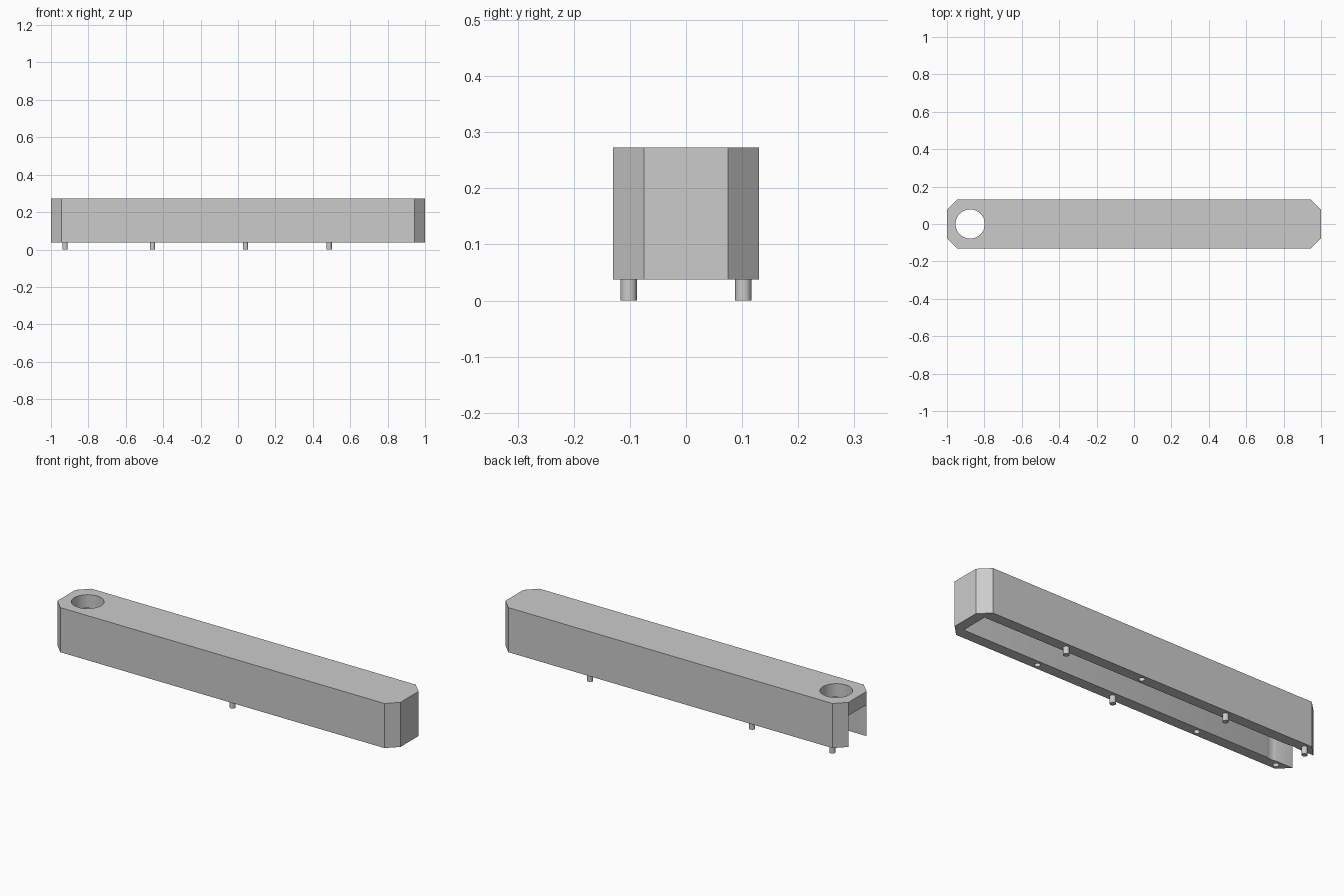
import bpy, bmesh, math
from mathutils import Matrix

cube = bpy.data.objects.get("Cube")
if cube:
    bpy.data.objects.remove(cube, do_unlink=True)

grey = bpy.data.materials.new("light_grey")
grey.use_nodes = True
grey.diffuse_color = (0.6, 0.6, 0.6, 1)
grey.node_tree.nodes["Principled BSDF"].inputs["Base Color"].default_value = (0.6, 0.6, 0.6, 1)

BASE, TOP = 0.038, 0.273      # underside and top of the body
CEILING = 0.203               # roof of the channel
HALF_W, CHAMFER = 0.13, 0.055
PEG_Y, PEG_R = 0.102, 0.0145


def finish(name, bm):
    bmesh.ops.recalc_face_normals(bm, faces=bm.faces)
    mesh = bpy.data.meshes.new(name)
    bm.to_mesh(mesh)
    bm.free()
    obj = bpy.data.objects.new(name, mesh)
    bpy.context.collection.objects.link(obj)
    mesh.materials.append(grey)
    return obj


def prism(name, outline, z0, z1):
    bm = bmesh.new()
    face = bm.faces.new([bm.verts.new((x, y, z0)) for x, y in outline])
    top = bmesh.ops.extrude_face_region(bm, geom=[face])["geom"]
    verts = [v for v in top if isinstance(v, bmesh.types.BMVert)]
    bmesh.ops.translate(bm, verts=verts, vec=(0, 0, z1 - z0))
    return finish(name, bm)


def cylinder(name, x, y, z0, z1, radius, sides):
    bm = bmesh.new()
    bmesh.ops.create_cone(bm, cap_ends=True, segments=sides, radius1=radius, radius2=radius,
                          depth=z1 - z0, matrix=Matrix.Translation((x, y, (z0 + z1) / 2)))
    return finish(name, bm)


def smooth(obj):
    bpy.ops.object.select_all(action='DESELECT')
    obj.select_set(True)
    bpy.context.view_layer.objects.active = obj
    bpy.ops.object.shade_smooth_by_angle(angle=math.radians(30))


def cut(obj, cutter):
    cutter.hide_render = True
    mod = obj.modifiers.new("cut", 'BOOLEAN')
    mod.operation, mod.solver, mod.object = 'DIFFERENCE', 'EXACT', cutter
    bpy.context.view_layer.objects.active = obj
    bpy.ops.object.modifier_apply(modifier=mod.name)
    bpy.data.objects.remove(cutter, do_unlink=True)


# Long body with chamfered corners
quarter = [(1, HALF_W - CHAMFER), (1 - CHAMFER, HALF_W)]
half = quarter + [(-x, y) for x, y in reversed(quarter)]
body = prism("body", half + [(x, -y) for x, y in reversed(half)], BASE, TOP)

# Channel open below and at one end
w = HALF_W - CHAMFER - 0.001
cut(body, prism("channel_cutter", [(-1.1, -w), (0.947, -w), (0.947, w), (-1.1, w)],
                BASE - 0.1, CEILING))

# Round hole through the top
cut(body, cylinder("hole_cutter", -0.876, 0, -0.1, 0.4, 0.078, 64))

# Locating pegs, each facing a socket on the opposite rim
for i, (x, side) in enumerate([(-0.925, 1), (-0.457, 1), (0.04, -1), (0.487, 1)]):
    peg = cylinder(f"peg_{i + 1}", x, side * PEG_Y, 0, BASE + 0.002, PEG_R, 24)
    smooth(peg)
    cut(body, cylinder("socket_cutter", x, -side * PEG_Y, BASE - 0.01, BASE + 0.04, PEG_R, 24))

smooth(body)
